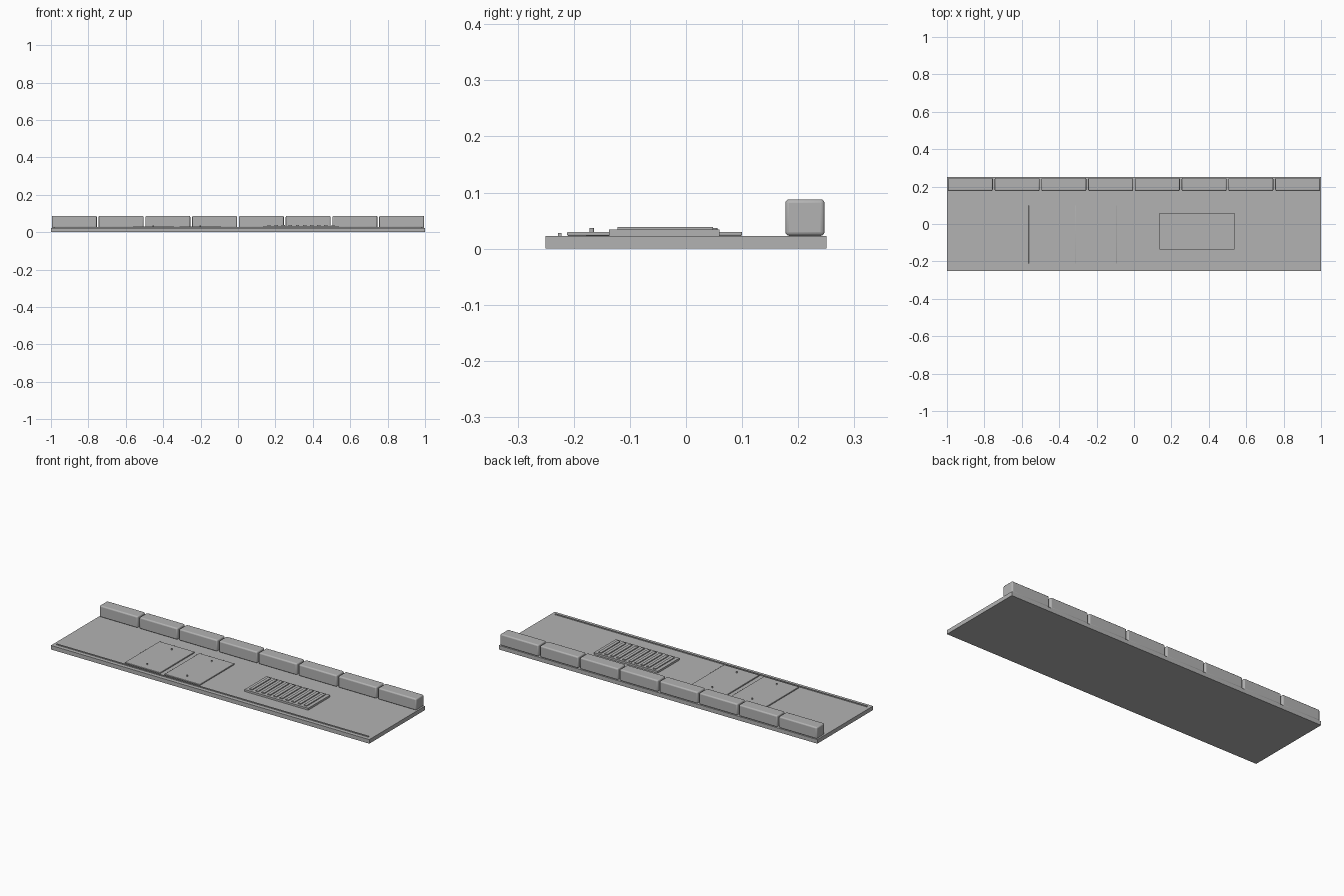
import bpy
import math

cube = bpy.data.objects.get("Cube")
if cube:
    bpy.data.objects.remove(cube, do_unlink=True)

# One plain concrete grey
grey = bpy.data.materials.new("concrete grey")
grey.use_nodes = True
COLOUR = (0.45, 0.45, 0.45, 1)
grey.diffuse_color = COLOUR
grey.node_tree.nodes["Principled BSDF"].inputs["Base Color"].default_value = COLOUR


def finish(obj, name, bevel=0, segments=2):
    obj.name = name
    obj.data.materials.append(grey)
    if bevel:
        mod = obj.modifiers.new("Bevel", 'BEVEL')
        mod.width = bevel
        mod.segments = segments
        bpy.ops.object.shade_smooth_by_angle(angle=math.radians(35))
    return obj


def box(name, x, y, z, bevel=0, segments=2):
    """Box from (min, max) ranges on each axis."""
    ranges = (x, y, z)
    bpy.ops.mesh.primitive_cube_add(size=1, location=[(a + b) / 2 for a, b in ranges])
    obj = bpy.context.object
    obj.scale = [b - a for a, b in ranges]
    bpy.ops.object.transform_apply(location=False, rotation=False, scale=True)
    return finish(obj, name, bevel, segments)


TOP = 0.023

# Base slab and the raised strip along its front edge
box("base_slab", (-1, 1), (-0.25, 0.25), (0, TOP))
box("front_strip", (-0.98, 0.98), (-0.228, -0.222), (TOP - 0.002, 0.028))

# Row of rounded kerb blocks along the back
for i in range(8):
    cx = -0.875 + 0.25 * i
    box(f"kerb_block_{i + 1}", (cx - 0.12, cx + 0.12), (0.177, 0.247),
        (TOP, 0.088), 0.007, 3)

# Two access plates, each with a pair of small studs
for side, x0 in (("right", -0.563), ("left", -0.313)):
    box(f"access_plate_{side}", (x0, x0 + 0.222), (-0.212, 0.1), (TOP, 0.03), 0.002)
    for end, y in (("front", -0.168), ("back", 0.052)):
        bpy.ops.mesh.primitive_cylinder_add(vertices=12, radius=0.004, depth=0.01,
                                            location=(x0 + 0.111, y, 0.032))
        finish(bpy.context.object, f"plate_stud_{side}_{end}")

# Drain grate: low base with raised slats
box("grate_base", (0.137, 0.537), (-0.137, 0.06), (TOP, 0.034))
for i in range(10):
    cx = 0.337 + (i - 4.5) * 0.038
    box(f"grate_slat_{i + 1}", (cx - 0.009, cx + 0.009), (-0.122, 0.048), (0.032, 0.039))
